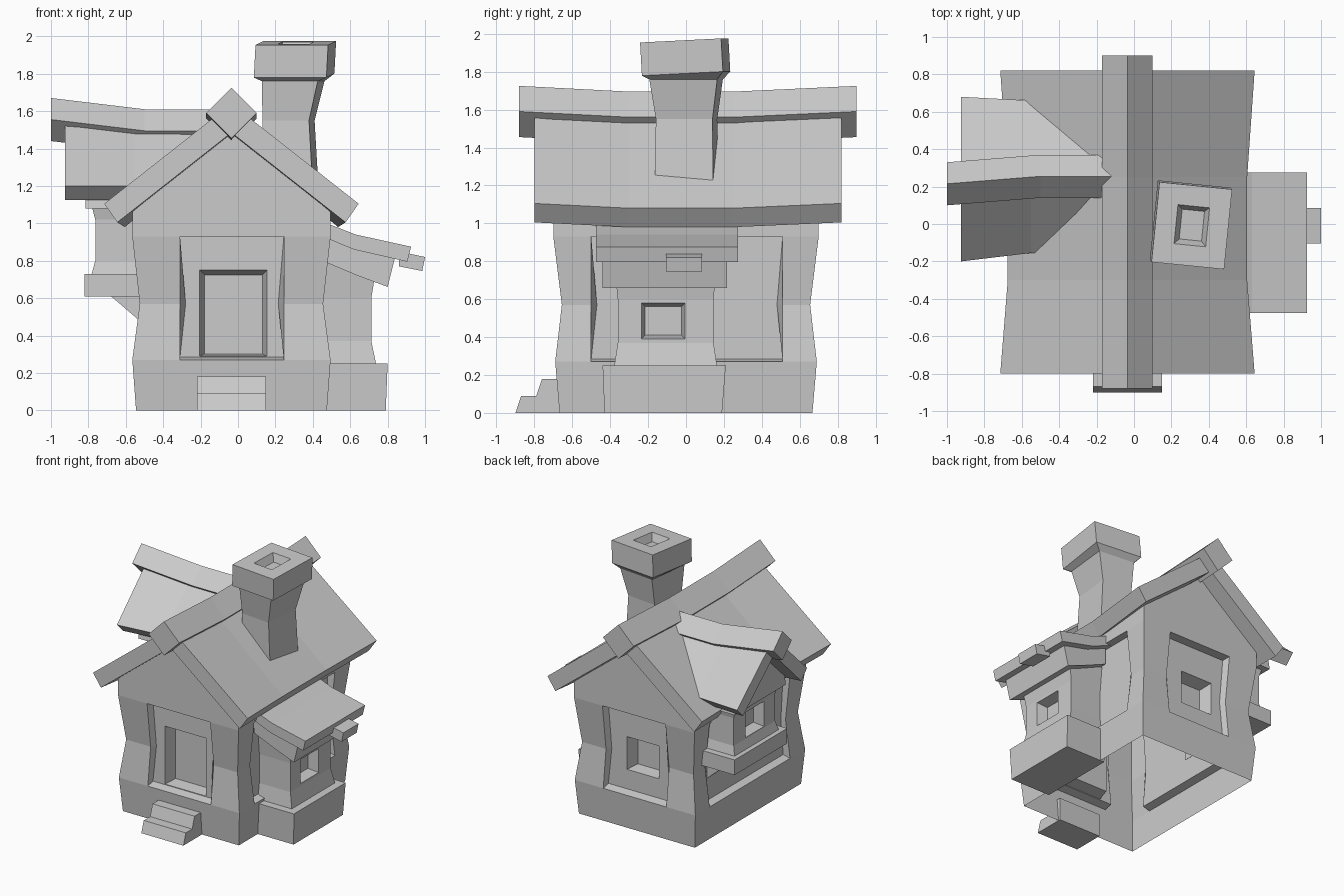
import bpy, bmesh
from mathutils import Vector, Matrix

cube = bpy.data.objects.get("Cube")
if cube:
    bpy.data.objects.remove(cube, do_unlink=True)

GREY = (0.6, 0.6, 0.6, 1)
mat = bpy.data.materials.new("plain grey")
mat.use_nodes = True
mat.diffuse_color = GREY
mat.node_tree.nodes["Principled BSDF"].inputs["Base Color"].default_value = GREY


def finish(bm, name):
    bmesh.ops.remove_doubles(bm, verts=bm.verts, dist=0.0005)
    bmesh.ops.recalc_face_normals(bm, faces=bm.faces)
    mesh = bpy.data.meshes.new(name)
    bm.to_mesh(mesh)
    bm.free()
    mesh.materials.append(mat)
    obj = bpy.data.objects.new(name, mesh)
    bpy.context.collection.objects.link(obj)
    return obj


def bridge(bm, a, b):
    return [bm.faces.new((a[i - 1], a[i], b[i], b[i - 1])) for i in range(len(a))]


def loft_mesh(sections):
    bm = bmesh.new()
    rings = [[bm.verts.new(p) for p in s] for s in sections]
    for a, b in zip(rings, rings[1:]):
        bridge(bm, a, b)
    bm.faces.new(rings[0])
    bm.faces.new(rings[-1])
    return bm


def loft(name, sections):
    return finish(loft_mesh(sections), name)


def rect(x0, x1, y0, y1, z):
    return [(x0, y0, z), (x1, y0, z), (x1, y1, z), (x0, y1, z)]


def prism_y(name, profile, y0, y1):
    return loft(name, [[(x, y, z) for x, z in profile] for y in (y0, y1)])


def prism_x(name, profile, x0, x1):
    return loft(name, [[(x, y, z) for y, z in profile] for x in (x0, x1)])


def recess(bm, face, centre, steps):
    """Replace a quad by stepped rectangular loops ending in a flat bottom."""
    centre = Vector(centre)
    ring = list(face.verts)
    signs = [[1 if a > b else -1 for a, b in zip(v.co, centre)] for v in ring]
    bm.faces.remove(face)
    for half, push in steps:
        new = [bm.verts.new(centre + Vector(push) + Vector([s * h for s, h in zip(sg, half)]))
               for sg in signs]
        bridge(bm, ring, new)
        ring = new
    bm.faces.new(ring)


def facing(bm, direction, centre):
    """The face nearest a point that looks along a direction."""
    bm.normal_update()
    good = [f for f in bm.faces if abs(f.normal.dot(Vector(direction))) > 0.9]
    return min(good, key=lambda f: (f.calc_center_median() - Vector(centre)).length)


# House walls: open-bottomed shell, pinched at the waist
CX = -0.035
ROWS = (0, 0.27, 0.57, 0.93)
HX = (0.51, 0.53, 0.49, 0.53)
HY = (0.667, 0.69, 0.655, 0.70)
EAVE, APEX = 1.07, 1.52
body = bmesh.new()


def wall(place, depth, ends, panel, panel_depth, gable, window=None):
    def vert(u, d, z):
        return body.verts.new(place(u, d, z))
    left = [vert(e[0], d, z) for e, d, z in zip(ends, depth, ROWS)]
    right = [vert(e[1], d, z) for e, d, z in zip(ends, depth, ROWS)]
    pl, pr = [[vert(p, depth[i], ROWS[i]) for i in (1, 2, 3)] for p in panel]
    body.faces.new((left[0], right[0], right[1], pr[0], pl[0], left[1]))
    for i in (0, 1):
        body.faces.new((left[i + 1], pl[i], pl[i + 1], left[i + 2]))
        body.faces.new((pr[i], right[i + 1], right[i + 2], pr[i + 1]))
    top = [vert(ends[3][1], depth[3], EAVE)]
    if gable:
        top.append(vert(CX, depth[3], APEX))
    top.append(vert(ends[3][0], depth[3], EAVE))
    body.faces.new([left[3], pl[2], pr[2], right[3]] + top)
    # sunken panel with a pinched outline
    a, b = panel
    pts = [(a, 0.285), (b, 0.285), (b - 0.03, 0.57), (b, 0.93), (a, 0.93), (a + 0.03, 0.57)]
    inner = [vert(u, panel_depth, z) for u, z in pts]
    bridge(body, [pl[0], pr[0], pr[1], pr[2], pl[2], pl[1]], inner)
    if not window:
        body.faces.new(inner)
        return
    # door or window set back in the panel
    u0, u1, z0, z1, sink = window
    w = [vert(u, panel_depth, z) for u, z in ((u0, z0), (u1, z0), (u1, z1), (u0, z1))]
    t = 0.025
    back = [vert(u, panel_depth - sink, z) for u, z in
            ((u0 + t, z0 + t / 2), (u1 - t, z0 + t / 2), (u1 - t, z1 - t), (u0 + t, z1 - t))]
    body.faces.new((inner[0], inner[1], w[1], w[0]))
    body.faces.new((inner[1], inner[2], inner[3], w[2], w[1]))
    body.faces.new((inner[3], inner[4], w[3], w[2]))
    body.faces.new((inner[4], inner[5], inner[0], w[0], w[3]))
    bridge(body, w, back)
    body.faces.new(back)


x_ends = [(CX - h, CX + h) for h in HX]
y_ends = [(-h, h) for h in HY]
wall(lambda u, d, z: (u, -d, z), HY, x_ends, (-0.31, 0.245), 0.625, True,
     (-0.205, 0.155, 0.29, 0.75, 0.1))
wall(lambda u, d, z: (u, d, z), HY, x_ends, (-0.31, 0.245), 0.625, True,
     (-0.2, 0.08, 0.44, 0.70, 0.1))
wall(lambda u, d, z: (CX + d, u, z), HX, y_ends, (-0.5, 0.51), 0.47, False)
wall(lambda u, d, z: (CX - d, u, z), HX, y_ends, (-0.5, 0.51), 0.47, False)
finish(body, "house_walls")

# Front steps
prism_y_steps = [(-0.9, 0), (-0.87, 0.09), (-0.79, 0.09), (-0.76, 0.18), (-0.65, 0.18), (-0.65, 0)]
prism_x("front_steps", prism_y_steps, -0.22, 0.15)

# Main roof: two sagging slabs and a diamond ridge beam
for side, name in ((1, "roof_left"), (-1, "roof_right")):
    secs = []
    for y, s in ((-0.8, 0), (-0.3, 1), (0.25, 1), (0.82, 0)):
        prof = [(0, 1.64), (0.68 - 0.04 * s, 1.105), (0.61 - 0.04 * s, 1.005), (0, 1.485)]
        secs.append([(CX + side * x, y, z - 0.025 * s) for x, z in prof])
    loft(name, secs)

DIAMOND = ((0, 1), (1, 0), (0, -1), (-1, 0))
loft("ridge_beam", [[(CX + 0.135 * a, y, z + 0.135 * b) for a, b in DIAMOND]
                    for y, z in ((-0.88, 1.59), (-0.3, 1.56), (0.25, 1.56), (0.9, 1.59))])

# Chimney with flared cap and sunken flue
rings = []
for cx, hx, hy, z in ((0.28, 0.135, 0.155, 1.2), (0.27, 0.125, 0.15, 1.55), (0.295, 0.15, 0.18, 1.76),
                      (0.3, 0.195, 0.215, 1.79), (0.31, 0.195, 0.215, 1.965)):
    rings.append(rect(cx - hx, cx + hx, -hy, hy, z))
bm = loft_mesh(rings)
top = (0.31, 0, 1.965)
recess(bm, facing(bm, (0, 0, 1), top), top,
       [((0.085, 0.105, 0), (0, 0, 0)), ((0.06, 0.08, 0), (0, 0, -0.06))])
turn = Matrix.Rotation(-0.1, 4, "Z") @ Matrix.Rotation(0.05, 4, "X")
pivot = Matrix.Translation((0.3, 0, 1.8))
cap = [v for v in bm.verts if v.co.z > 1.77]
rest = [v for v in bm.verts if v.co.z <= 1.77]
bmesh.ops.transform(bm, matrix=pivot @ turn @ pivot.inverted(), verts=cap)
bmesh.ops.transform(bm, matrix=pivot @ Matrix.Rotation(-0.1, 4, "Z") @ pivot.inverted(), verts=rest)
finish(bm, "chimney")

# Side annex: plinth, windowed bay, layered lean-to roof
loft("annex_plinth", [rect(0.44, 0.79, -0.43, 0.19, 0), rect(0.44, 0.8, -0.44, 0.21, 0.25)])
bm = loft_mesh([rect(0.44, x, y0, y1, z) for x, y0, y1, z in
                ((0.74, -0.38, 0.165, 0.24), (0.713, -0.36, 0.145, 0.37),
                 (0.713, -0.36, 0.145, 0.6), (0.745, -0.38, 0.165, 0.8))])
mid = (0.713, -0.12, 0.485)
recess(bm, facing(bm, (1, 0, 0), mid), mid,
       [((0, 0.115, 0.095), (0, 0, 0)), ((0, 0.095, 0.075), (-0.08, 0, 0))])
finish(bm, "annex_bay")
prism_y("annex_roof_top", [(0.45, 1.01), (0.63, 0.94), (0.925, 0.875), (0.905, 0.795),
                           (0.62, 0.86), (0.45, 0.93)], -0.475, 0.275)
prism_y("annex_roof_under", [(0.45, 0.94), (0.62, 0.87), (0.84, 0.82), (0.8, 0.66),
                             (0.64, 0.72), (0.45, 0.8)], -0.44, 0.215)
prism_y("annex_roof_peg", [(0.86, 0.85), (1.0, 0.82), (0.985, 0.745), (0.86, 0.77)], -0.105, 0.085)

# Dormer bay: sill, braces, windowed wall, gable
loft("dormer_sill", [rect(-0.82, -0.48, -0.1, 0.56, 0.61), rect(-0.82, -0.48, -0.1, 0.56, 0.73)])
for y in (0.0, 0.36):
    prism_y("dormer_brace", [(-0.69, 0.62), (-0.48, 0.62), (-0.48, 0.44)], y, y + 0.1)
bm = loft_mesh([rect(x, -0.5, y0, y1, z) for x, y0, y1, z in
                ((-0.785, -0.05, 0.51, 0.72), (-0.763, -0.03, 0.49, 0.8),
                 (-0.763, -0.03, 0.49, 1.02), (-0.79, -0.05, 0.51, 1.12))])
mid = (-0.763, 0.225, 0.91)
recess(bm, facing(bm, (1, 0, 0), mid), mid,
       [((0, 0.115, 0.1), (0, 0, 0)), ((0, 0.095, 0.08), (0.08, 0, 0))])
finish(bm, "dormer_bay")
prism_x("dormer_gable", [(-0.09, 1.08), (0.55, 1.08), (0.53, 1.19), (0.23, 1.48), (-0.07, 1.19)],
        -0.815, -0.5)

# Dormer roof: slabs running into the main roof, plus a ridge beam
for name, outer, bent in (("dormer_roof_front", -0.2, -0.155), ("dormer_roof_back", 0.68, 0.66)):
    tuck = 0.075 if outer < 0 else -0.075
    secs = []
    for x_ridge, x_eave, ridge, z, eave in ((-0.925, -0.925, 0.215, 1.6, outer),
                                            (-0.55, -0.55, 0.25, 1.56, bent),
                                            (-0.13, -0.5, 0.255, 1.56, bent)):
        secs.append([(x_ridge, ridge, z), (x_eave, eave, 1.2),
                     (x_eave, eave + tuck, 1.125), (x_ridge, ridge, z - 0.14)])
    loft(name, secs)
loft("dormer_ridge_beam", [[(x, y + 0.115 * a, z + 0.115 * b) for a, b in DIAMOND]
                           for x, y, z in ((-1.0, 0.215, 1.555), (-0.5, 0.255, 1.495),
                                           (-0.1, 0.255, 1.495))])
